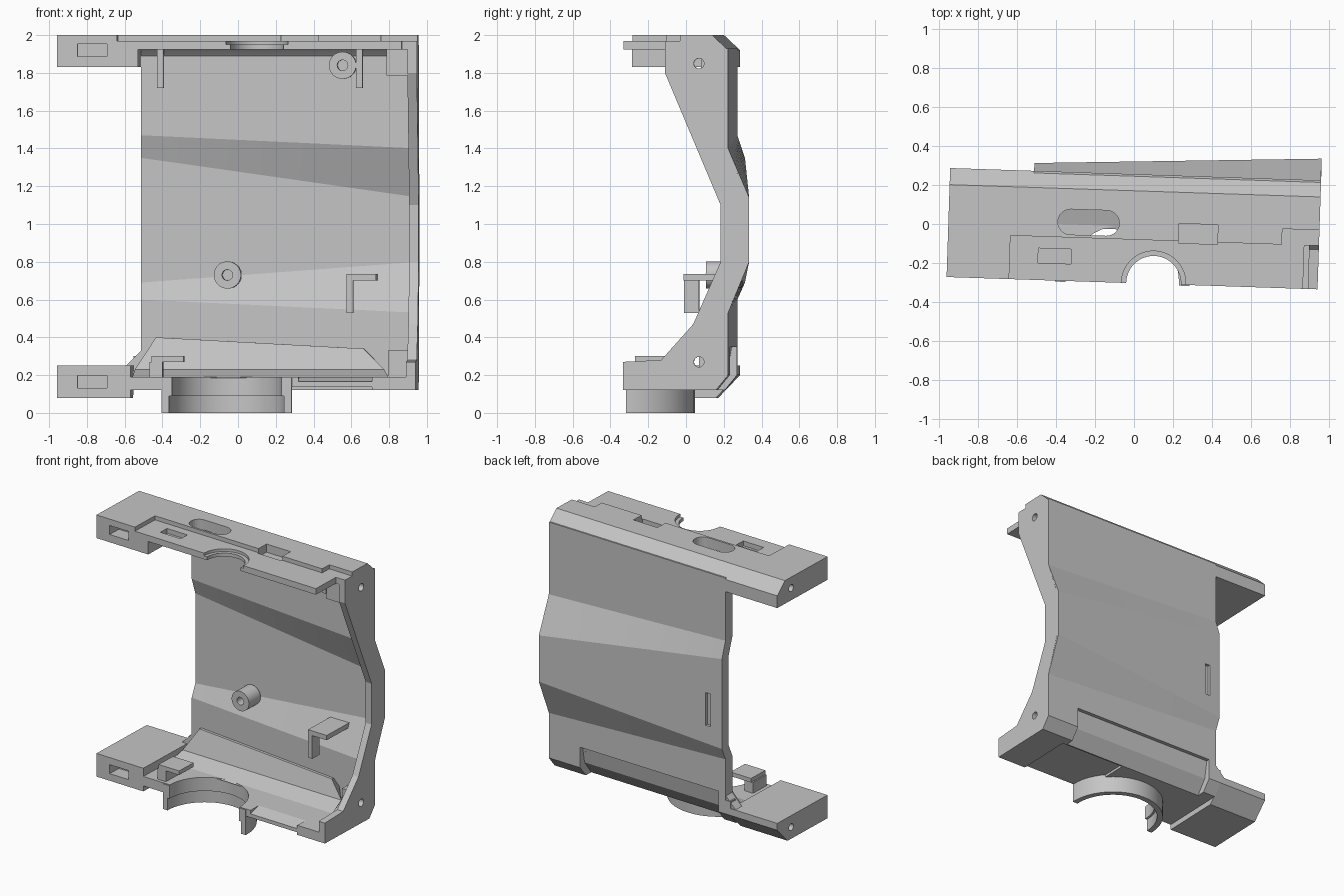
import bpy, bmesh, math
from mathutils import Matrix, Vector

old = bpy.data.objects.get("Cube")
if old:
    bpy.data.objects.remove(old, do_unlink=True)

grey = bpy.data.materials.new("plain grey")
grey.use_nodes = True
shade = (0.56, 0.56, 0.56, 1)
grey.diffuse_color = shade
grey.node_tree.nodes["Principled BSDF"].inputs["Base Color"].default_value = shade
parts = []


def finish(name, bm, keep=True):
    bmesh.ops.recalc_face_normals(bm, faces=bm.faces)
    mesh = bpy.data.meshes.new(name)
    bm.to_mesh(mesh)
    bm.free()
    mesh.materials.append(grey)
    obj = bpy.data.objects.new(name, mesh)
    bpy.context.collection.objects.link(obj)
    if keep:
        parts.append(obj)
    return obj


def loft(name, sections, keep=True):
    """Closed solid through matching rings of points."""
    bm = bmesh.new()
    rings = [[bm.verts.new(p) for p in s] for s in sections]
    for a, b in zip(rings, rings[1:]):
        for i in range(len(a)):
            j = (i + 1) % len(a)
            bm.faces.new((a[i], a[j], b[j], b[i]))
    bm.faces.new(rings[0])
    bm.faces.new(rings[-1])
    return finish(name, bm, keep)


def prism(name, x0, x1, profile, keep=True):
    return loft(name, [[(x, y, z) for y, z in profile] for x in (x0, x1)], keep)


def box(name, x0, x1, y0, y1, z0, z1, keep=True):
    return prism(name, x0, x1, [(y0, z0), (y1, z0), (y1, z1), (y0, z1)], keep)


def rod(name, start, end, r, keep=True, sides=48):
    a, b = Vector(start), Vector(end)
    turn = (b - a).to_track_quat('Z', 'Y')
    ring = [turn @ Vector((r * math.cos(t), r * math.sin(t), 0))
            for t in (math.tau * i / sides for i in range(sides))]
    return loft(name, [[p + v for v in ring] for p in (a, b)], keep)


def cut(targets, cutter):
    cutter.hide_render = True
    for obj in targets:
        mod = obj.modifiers.new("cut", 'BOOLEAN')
        mod.operation = 'DIFFERENCE'
        mod.solver = 'EXACT'
        mod.object = cutter
        bpy.context.view_layer.objects.active = obj
        bpy.ops.object.modifier_apply(modifier=mod.name)
    bpy.data.objects.remove(cutter, do_unlink=True)


LEFT, RIGHT, FRONT, EDGE, THICK = -0.52, 0.95, -0.303, 0.255, 0.075

# Back wall: the bulge grows from one end to the other
start = [(EDGE, 1.93), (EDGE, 1.47), (0.295, 1.35), (0.295, 0.69), (EDGE, 0.6), (EDGE, 0.2)]
stop = [(EDGE, 1.93), (EDGE, 1.4), (0.366, 1.14), (0.366, 0.8), (EDGE, 0.53), (EDGE, 0.2)]
sections = []
for k in range(9):
    f = k / 8
    line = [(a[0] + (b[0] - a[0]) * f, a[1] + (b[1] - a[1]) * f) for a, b in zip(start, stop)]
    x = LEFT + (RIGHT - 0.001 - LEFT) * f
    sections.append([(x, y, z) for y, z in line] + [(x, y - THICK, z) for y, z in reversed(line)])
wall = loft("back_wall", sections)
cut([wall], box("slot", -0.43, -0.39, 0.28, 0.4, 0.83, 1.07, False))

# Side plate, its rear edge buried in the wall along the bulge
side = prism("side_plate", 0.9, RIGHT, [
    (-0.08, 1.97), (0, 1.97), (0, 2), (0.17, 2), (EDGE, 1.92), (EDGE, 1.4), (0.35, 1.14),
    (0.35, 0.8), (EDGE, 0.53), (EDGE, 0.2), (0.19, 0.12), (FRONT, 0.12), (FRONT, 0.27),
    (-0.1, 0.28), (0.07, 0.47), (0.215, 0.8), (0.215, 1.1), (-0.08, 1.8)])
for z in (0.27, 1.85):
    cut([side], rod("hole", (0.8, 0.1, z), (1.1, 0.1, z), 0.027, False))

# Top plate and top arm
top = prism("top_plate", LEFT, 0.9, [
    (FRONT, 1.925), (FRONT, 2), (0.17, 2), (EDGE, 1.92), (EDGE, 1.85), (0.21, 1.85),
    (0.18, 1.89), (0.14, 1.925)])
top_arm = prism("top_arm", -RIGHT, LEFT, [
    (FRONT, 1.83), (FRONT, 2), (0.17, 2), (EDGE, 1.92), (EDGE, 1.83)])
cut([top, top_arm], box("recess", -0.63, 1.1, -0.5, -0.08, 1.97, 2.1, False))
cut([top], box("notch", 0.23, 0.43, -0.09, 0.01, 1.94, 2.1, False))
cut([top], box("notch", 0.76, 1.1, -0.09, 0, 1.97, 2.1, False))
cut([top], box("corner", 0.875, 1.1, -0.5, -0.08, 1.8, 2.1, False))
cut([top], box("pocket", -0.485, -0.315, -0.215, -0.14, 1.935, 2.1, False))
cut([top], rod("arch", (0.11, -0.3, 1.8), (0.11, -0.3, 2.1), 0.14, False))
cut([top], rod("arch_step", (0.11, -0.3, 1.95), (0.11, -0.3, 2.1), 0.165, False))
# Long rounded opening
pts = []
for cx, first in ((-0.14, -90), (-0.325, 90)):
    for i in range(13):
        t = math.radians(first + 15 * i)
        pts.append((cx + 0.065 * math.cos(t), 0.065 * math.sin(t)))
cut([top], loft("opening", [[(x, y, z) for x, y in pts] for z in (1.8, 2.1)], False))

# Bottom plate and bottom arm
floor = prism("bottom_plate", -0.56, 0.9, [
    (FRONT, 0.12), (0.19, 0.12), (EDGE, 0.2), (EDGE, 0.3), (0.2, 0.3), (0.19, 0.19),
    (FRONT, 0.19)])
cut([floor], rod("round_opening", (-0.05, -0.3, 0), (-0.05, -0.3, 0.3), 0.29, False))
cut([floor], prism("front_slope", 0.33, 0.72, [
    (-0.4, 0.16), (FRONT, 0.165), (-0.21, 0.19), (-0.21, 0.3), (-0.4, 0.3)], False))
cut([floor], box("underside_step", 0.2, 0.72, -0.4, 0.12, 0, 0.138, False))
bottom_arm = prism("bottom_arm", -RIGHT, -0.56, [
    (FRONT, 0.08), (FRONT, 0.25), (EDGE, 0.25), (EDGE, 0.2), (0.14, 0.08)])

# Slots and end holes in both arms
for arm, z in ((top_arm, 1.92), (bottom_arm, 0.165)):
    cut([arm], box("slot", -0.84, -0.685, -0.5, -0.2, z - 0.033, z + 0.033, False))
    cut([arm], rod("hole", (-1.1, 0.1, z), (-0.8, 0.1, z), 0.025, False))

# Half ring under the bottom plate
ring = rod("half_ring", (-0.05, -0.3, 0), (-0.05, -0.3, 0.185), 0.345)
cut([ring], rod("bore", (-0.05, -0.3, -0.1), (-0.05, -0.3, 0.3), 0.29, False))
cut([ring], rod("wide_bore", (-0.05, -0.3, -0.1), (-0.05, -0.3, 0.09), 0.305, False))
cut([ring], box("front_half", -1, 1, -1, FRONT - 0.005, -0.2, 0.4, False))

# Steep inner panel along the floor, matched by a shallow recess outside
panel = loft("inner_panel", [
    [(x, y, z) for x, (y, z) in zip(xs, [(-0.03, 0.185), (0.12, 0.23), (0.16, top_z),
                                         (0.23, top_z), (0.23, 0.185)])]
    for xs, top_z in (((-0.56, -0.55, -0.44, -0.44, -0.5), 0.4),
                      ((0.8, 0.77, 0.66, 0.66, 0.7), 0.34))])
cut([wall, floor, panel], prism("outer_recess", -0.46, 0.69, [
    (0.4, 0.35), (0.228, 0.35), (0.205, 0.22), (0.13, 0.12), (0.13, 0.05), (0.4, 0.05)], False))
loft("corner_gusset", [[(x, y, z) for x, z in
                        ((-0.61, 0.24), (-0.52, 0.33), (-0.5, 0.35), (-0.5, 0.2))]
                       for y in (0.18, 0.25)])

# Floor clip
box("clip_post", -0.46, -0.39, -0.28, -0.13, 0.18, 0.27)
box("clip_top", -0.45, -0.28, -0.28, -0.12, 0.27, 0.3)

# Wall hook
box("hook_shelf", 0.575, 0.73, 0.01, 0.28, 0.70, 0.735)
box("hook_leg", 0.575, 0.61, 0.01, 0.09, 0.53, 0.70)

# Screw posts with blind holes
for x, z in ((-0.06, 0.73), (0.55, 1.84)):
    post = rod("screw_post", (x, 0.105, z), (x, 0.235, z), 0.072)
    cut([post], rod("hole", (x, 0, z), (x, 0.2, z), 0.028, False))

# Ribs and corner blocks
for x in (-0.415, 0.64):
    box("top_rib", x - 0.017, x + 0.017, 0.1, 0.2, 1.72, 1.93)
box("top_corner_block", 0.79, 0.9, -0.07, 0, 1.785, 1.93)
box("bottom_corner_block", 0.79, 0.9, 0.1, 0.2, 0.18, 0.33)

# Turn the whole assembly slightly and shade it
turn = Matrix.Rotation(math.radians(-1.9), 4, 'Z')
bpy.ops.object.select_all(action='DESELECT')
for obj in parts:
    obj.data.transform(turn)
    obj.select_set(True)
bpy.context.view_layer.objects.active = wall
bpy.ops.object.shade_smooth_by_angle(angle=math.radians(12))
